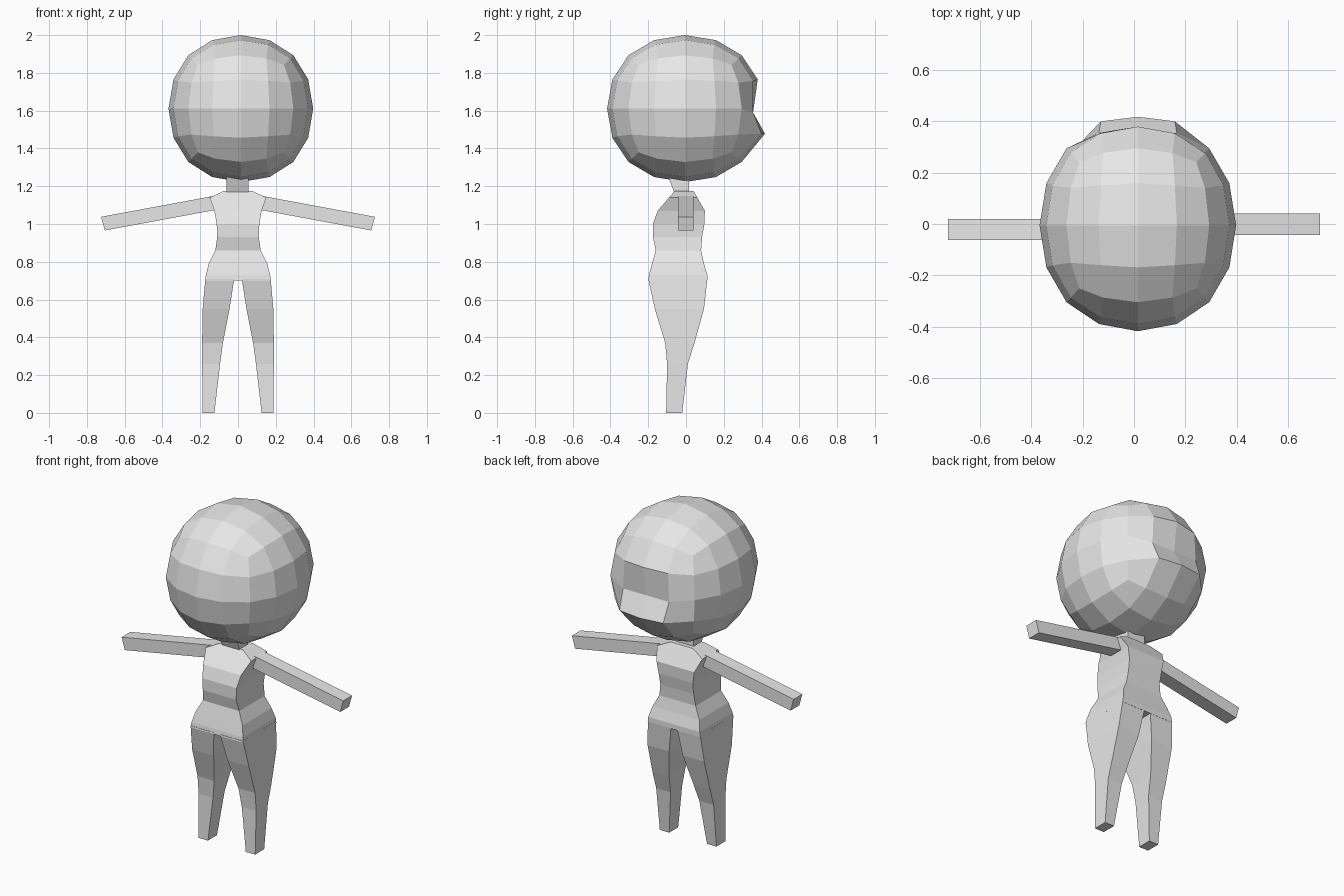
import bpy, bmesh
from mathutils import Vector

cube = bpy.data.objects.get("Cube")
if cube:
    bpy.data.objects.remove(cube, do_unlink=True)

# One plain grey for the whole figure
grey = bpy.data.materials.new("plain_grey")
grey.use_nodes = True
colour = (0.8, 0.8, 0.8, 1)
grey.diffuse_color = colour
grey.node_tree.nodes["Principled BSDF"].inputs["Base Color"].default_value = colour


def add_object(name, bm):
    """Turn a bmesh into a flat-shaded grey object."""
    bmesh.ops.recalc_face_normals(bm, faces=bm.faces)
    mesh = bpy.data.meshes.new(name)
    bm.to_mesh(mesh)
    bm.free()
    mesh.materials.append(grey)
    obj = bpy.data.objects.new(name, mesh)
    bpy.context.collection.objects.link(obj)
    return obj


def loft(name, rings):
    """Skin a series of four-cornered rings and cap both ends."""
    bm = bmesh.new()
    loops = [[bm.verts.new(corner) for corner in ring] for ring in rings]
    for lower, upper in zip(loops, loops[1:]):
        for i in range(4):
            j = (i + 1) % 4
            bm.faces.new((lower[i], lower[j], upper[j], upper[i]))
    bm.faces.new(loops[0])
    bm.faces.new(loops[-1])
    return add_object(name, bm)


def level_ring(z, left, right, front, back):
    """Horizontal rectangle at height z."""
    return [(left, front, z), (right, front, z), (right, back, z), (left, back, z)]


# Torso: height, half width, front y, back y
torso = [
    (.70, .174, -.20, .113), (.73, .17, -.196, .113), (.79, .155, -.18, .095),
    (.86, .12, -.16, .08), (.93, .11, -.175, .085), (1.0, .113, -.175, .097),
    (1.07, .125, -.15, .1), (1.14, .15, -.09, .06), (1.175, .075, -.06, .04),
]
loft("torso", [level_ring(z, -w, w, f, b) for z, w, f, b in torso])

# Neck leans back slightly as it drops
loft("neck", [level_ring(1.16, -.06, .055, -.06, .015),
              level_ring(1.27, -.06, .055, -.1, .015)])

# Legs: height, inner x, outer x, front y, back y
leg = [
    (0, .125, .187, -.105, -.02), (.26, .095, .19, -.1, .01),
    (.37, .08, .19, -.11, .045), (.55, .045, .187, -.165, .095),
    (.71, .02, .173, -.2, .113),
]
for side, label in ((1, "left"), (-1, "right")):
    loft(label + "_leg", [level_ring(z, side * inner, side * outer, f, b)
                          for z, inner, outer, f, b in leg])

    # Arm: straight square bar sloping down to a square-cut hand end
    shift = .01 * side
    ends = [((.12, 1.15), (.105, 1.077)), ((.725, 1.038), (.705, .966))]
    loft(label + "_arm", [
        [(side * top[0], shift - .052, top[1]), (side * top[0], shift + .03, top[1]),
         (side * low[0], shift + .03, low[1]), (side * low[0], shift - .052, low[1])]
        for top, low in ends])

# Head: cube smoothed into a faceted ball
bm = bmesh.new()
bmesh.ops.create_cube(bm, size=2)
head = add_object("head", bm)
smooth = head.modifiers.new("rounding", "SUBSURF")
smooth.levels = 2
graph = bpy.context.evaluated_depsgraph_get()
ball = bpy.data.meshes.new_from_object(head.evaluated_get(graph))
head.modifiers.clear()
head.data = ball
ball.name = "head"

reach = max(v.co.z for v in ball.vertices)
size = Vector((.383, .413, .389))
centre = Vector((.015, -.005, 1.611))
for v in ball.vertices:
    unit = v.co / reach
    v.co = unit * size + centre
    # Ledge at the back: middle row pressed in, row below pulled out
    if unit.y > .8 and abs(unit.x) < .5:
        if abs(unit.z) < .1:
            v.co.y, v.co.z = .355, 1.59
        elif -.5 < unit.z < -.1:
            v.co.y = .418 if abs(unit.x) < .1 else .4
            v.co.z = 1.478
for polygon in ball.polygons:
    polygon.use_smooth = False
